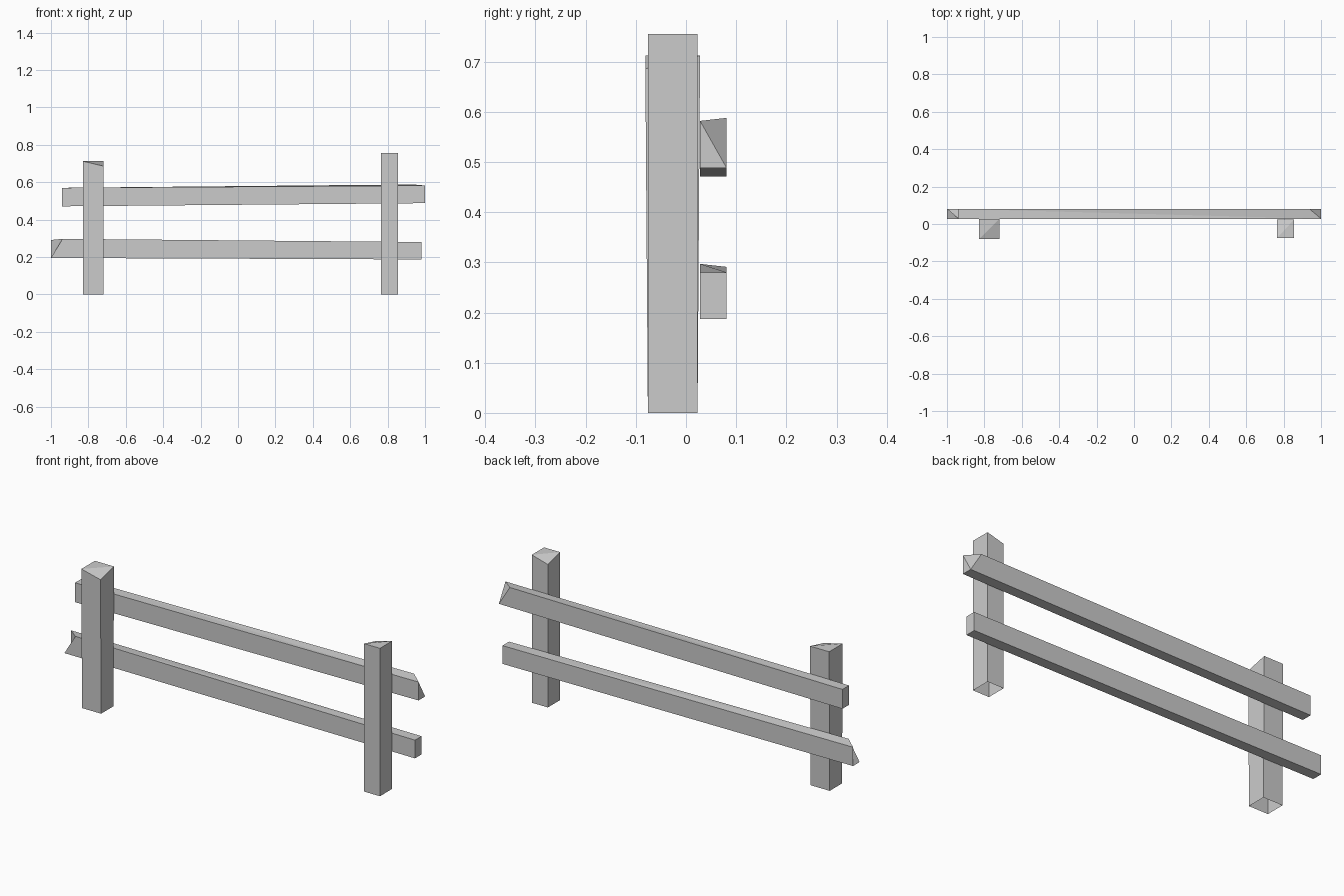
import bpy, bmesh
from mathutils import Vector

if "Cube" in bpy.data.objects:
    bpy.data.objects.remove(bpy.data.objects["Cube"])


def block(name, x, y, z, moves, creases, open_bottom=False):
    """Box from min/max ranges. Corners are keyed by (x, y, z) side as 0 or 1;
    moves shifts corners, creases splits bent faces along a diagonal."""
    bm = bmesh.new()
    bmesh.ops.create_cube(bm, size=1)
    corner = {}
    for v in bm.verts:
        key = tuple(int(c > 0) for c in v.co)
        corner[key] = v
        v.co = (x[key[0]], y[key[1]], z[key[2]])
    for key, shift in moves.items():
        corner[key].co += Vector(shift)
    for a, b in creases:
        bmesh.ops.connect_verts(bm, verts=[corner[a], corner[b]])
    if open_bottom:
        low = [f for f in bm.faces if all(v in f.verts for v in
               (corner[0, 0, 0], corner[1, 1, 0]))]
        bmesh.ops.delete(bm, geom=low, context='FACES_ONLY')
    bmesh.ops.recalc_face_normals(bm, faces=bm.faces)
    mesh = bpy.data.meshes.new(name)
    bm.to_mesh(mesh)
    bm.free()
    obj = bpy.data.objects.new(name, mesh)
    bpy.context.collection.objects.link(obj)
    return obj


top_crease = [((0, 0, 1), (1, 1, 1))]

# Posts: hollow underneath, each with one lowered top corner
taper = {(i, j, 0): (0, 0.005 - 0.01 * j, 0) for i in (0, 1) for j in (0, 1)}
block("left_post", (-0.828, -0.72), (-0.081, 0.028), (0, 0.712),
      {**taper, (1, 0, 1): (0, 0, -0.026)}, top_crease, open_bottom=True)
block("right_post", (0.764, 0.855), (-0.076, 0.023), (0, 0.755),
      {(0, 1, 1): (0, 0, -0.025)}, top_crease, open_bottom=True)

# Upper rail: rises to the right, right end chipped at the back
block("upper_rail", (-0.94, 1.0), (0.028, 0.081), (0.471, 0.57),
      {(1, 0, 0): (0, 0, 0.017), (1, 1, 0): (0, 0, 0.017),
       (1, 0, 1): (0, 0, 0.012), (1, 1, 1): (-0.062, 0, 0.018)},
      [((1, 0, 1), (1, 1, 0)), ((0, 1, 1), (1, 0, 1))])

# Lower rail: falls to the right, left end chipped at the front
block("lower_rail", (-1.0, 0.98), (0.028, 0.081), (0.187, 0.28),
      {(0, 0, 0): (0, 0, 0.008), (0, 1, 0): (0, 0, 0.008),
       (0, 0, 1): (0.062, 0, 0.017), (0, 1, 1): (0, 0, 0.011)},
      [((0, 0, 1), (0, 1, 0)), ((0, 0, 1), (1, 1, 1))])
